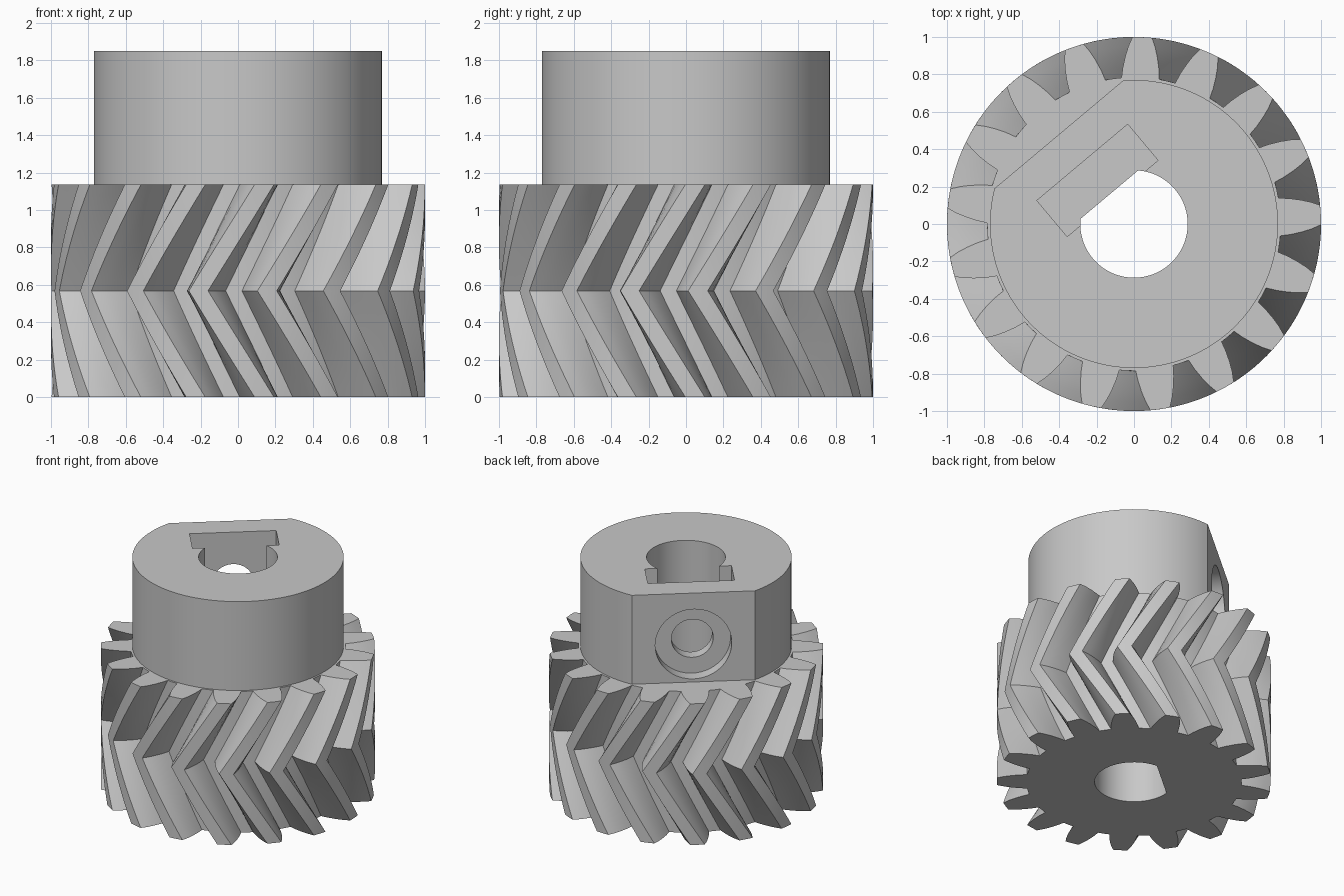
import bpy, bmesh
from math import radians, cos, sin, acos, pi
from mathutils import Matrix

cube = bpy.data.objects.get("Cube")
if cube:
    bpy.data.objects.remove(cube)

TEETH, GEAR_H, TOP = 17, 1.135, 1.85
PITCH = 2 * pi / TEETH
FACING = radians(130)          # direction of hub flat, bore flat and screw hole
PHASE = radians(256.9)         # angle of one tooth on the end faces
TWIST = radians(-20.3)         # tooth shift at mid height
SCREW_Z = 1.44

grey = bpy.data.materials.new("light grey")
grey.use_nodes = True
grey.diffuse_color = (0.58, 0.58, 0.58, 1)
grey.node_tree.nodes["Principled BSDF"].inputs["Base Color"].default_value = (0.58, 0.58, 0.58, 1)


def loft(name, rings):
    """Closed solid through equal-length rings of 3D points."""
    bm = bmesh.new()
    loops = [[bm.verts.new(p) for p in ring] for ring in rings]
    n = len(loops[0])
    for a, b in zip(loops, loops[1:]):
        for i in range(n):
            j = (i + 1) % n
            bm.faces.new((a[i], a[j], b[j], b[i]))
    bm.faces.new(loops[0][::-1])
    bm.faces.new(loops[-1])
    bmesh.ops.recalc_face_normals(bm, faces=bm.faces)
    mesh = bpy.data.meshes.new(name)
    bm.to_mesh(mesh)
    bm.free()
    mesh.materials.append(grey)
    obj = bpy.data.objects.new(name, mesh)
    bpy.context.collection.objects.link(obj)
    return obj


def extrude(name, outline, z0, z1):
    return loft(name, [[(x, y, z) for x, y in outline] for z in (z0, z1)])


def flatted_circle(r, flat, n=96):
    """Circle cut by a chord at distance flat in the facing direction."""
    h = acos(flat / r)
    angles = [FACING + h + (2 * pi - 2 * h) * i / n for i in range(n + 1)]
    return [(r * cos(a), r * sin(a)) for a in angles]


def facing_cylinder(name, r, n0, n1):
    """Horizontal cylinder along the facing direction."""
    circle = [(r * cos(2 * pi * i / 64), r * sin(2 * pi * i / 64)) for i in range(64)]
    obj = loft(name, [[(d, u, SCREW_Z + v) for u, v in circle] for d in (n0, n1)])
    obj.data.transform(Matrix.Rotation(FACING, 4, 'Z'))
    return obj


def cut(target, cutter):
    mod = target.modifiers.new("cut", 'BOOLEAN')
    mod.operation, mod.solver, mod.object = 'DIFFERENCE', 'EXACT', cutter
    bpy.ops.object.select_all(action='DESELECT')
    bpy.context.view_layer.objects.active = target
    target.select_set(True)
    bpy.ops.object.modifier_apply(modifier=mod.name)


# Herringbone gear: tooth flank as (radius, half angle in degrees)
flank = [(0.785, 7.4), (0.84, 6.6), (0.9, 5.45), (0.95, 4.35), (1.0, 3.0)]
tooth = [(r, -a) for r, a in flank] + [(1.0, 0)] + [(r, a) for r, a in flank[::-1]]
tooth.append((0.785, 180 / TEETH))
profile = [(r, PHASE + k * PITCH + radians(a)) for k in range(TEETH) for r, a in tooth]
STEPS = 20
rings = []
for s in range(STEPS + 1):
    t = s / STEPS
    turn = TWIST * (1 - abs(2 * t - 1))
    rings.append([(r * cos(a + turn), r * sin(a + turn), GEAR_H * t) for r, a in profile])
gear = loft("herringbone_gear", rings)

# Hub with one flat side
hub = extrude("hub", flatted_circle(0.77, 0.625), GEAR_H, TOP)

# Cutters: D-shaped bore, nut slot, screw hole and its counterbore
bore = extrude("bore_cutter", flatted_circle(0.287, 0.205, 64), -0.2, TOP + 0.2)
slot_box = [(0.178, -0.317), (0.43, -0.317), (0.43, 0.317), (0.178, 0.317)]
slot = extrude("nut_slot_cutter", slot_box, 1.1, TOP + 0.2)
slot.data.transform(Matrix.Rotation(FACING, 4, 'Z'))
screw = facing_cylinder("screw_hole_cutter", 0.153, 0.1, 0.9)
counterbore = facing_cylinder("counterbore_cutter", 0.28, 0.525, 0.9)

for cutter in (bore, slot):
    cut(gear, cutter)
for cutter in (bore, slot, screw, counterbore):
    cut(hub, cutter)
for cutter in (bore, slot, screw, counterbore):
    bpy.data.objects.remove(cutter)

# Smooth curved faces, keep edges crisp
for obj in (gear, hub):
    bpy.ops.object.select_all(action='DESELECT')
    bpy.context.view_layer.objects.active = obj
    obj.select_set(True)
    bpy.ops.object.shade_smooth_by_angle(angle=radians(20))
